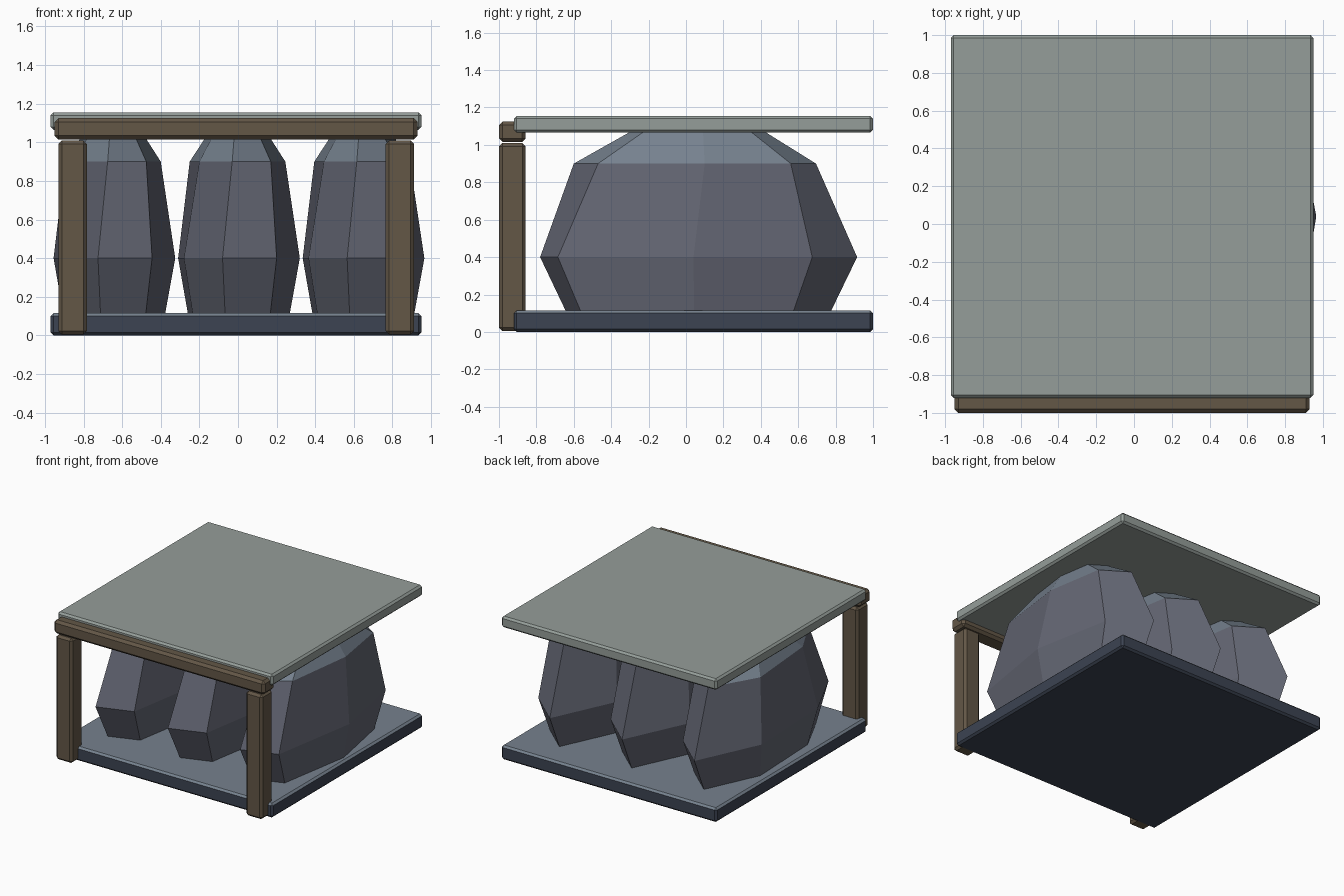
import bpy, bmesh

if "Cube" in bpy.data.objects:
    bpy.data.objects.remove(bpy.data.objects["Cube"])


def material(name, rgb):
    m = bpy.data.materials.new(name)
    m.diffuse_color = (*rgb, 1)
    m.use_nodes = True
    m.node_tree.nodes["Principled BSDF"].inputs["Base Color"].default_value = m.diffuse_color
    return m


ROOF = material("pale_stone", (0.30, 0.34, 0.32))
WOOD = material("wood", (0.125, 0.095, 0.062))
DARK = material("dark_slate", (0.045, 0.057, 0.085))
LIGHT = material("light_slate", (0.18, 0.22, 0.27))
ROCK = material("rock", (0.125, 0.132, 0.17))


def finish(bm, name, mats, top_normal=0.3):
    """Make the object; upward faces take the second material, if any."""
    bmesh.ops.recalc_face_normals(bm, faces=bm.faces)
    bm.normal_update()
    if len(mats) > 1:
        for f in bm.faces:
            f.material_index = int(f.normal.z > top_normal)
    me = bpy.data.meshes.new(name)
    bm.to_mesh(me)
    bm.free()
    for m in mats:
        me.materials.append(m)
    ob = bpy.data.objects.new(name, me)
    bpy.context.collection.objects.link(ob)
    return ob


def box(name, lo, hi, bevel, *mats):
    bm = bmesh.new()
    bmesh.ops.create_cube(bm, size=1)
    for v in bm.verts:
        v.co = [(a + b) / 2 + c * (b - a) for a, b, c in zip(lo, hi, v.co)]
    bmesh.ops.bevel(bm, geom=bm.edges[:], offset=bevel, segments=1,
                    affect='EDGES', profile=0.5)
    return finish(bm, name, mats)


def rock(name, x):
    # seven-sided rings: the widest one and the shoulder
    mid = [(0.32, 0.04), (0.20, 0.675), (-0.07, 0.915), (-0.31, 0.40),
           (-0.28, -0.36), (-0.08, -0.78), (0.20, -0.685)]
    shoulder = [(0.245, 0.10), (0.17, 0.56), (-0.04, 0.695), (-0.25, 0.33),
                (-0.20, -0.28), (-0.03, -0.60), (0.17, -0.47)]

    def shrink(ring, k, cy):
        return [(px * k, cy + (py - cy) * k) for px, py in ring]

    levels = [(0.10, shrink(mid, 0.83, 0.06)), (0.40, mid),
              (0.90, shoulder), (1.08, shrink(shoulder, 0.53, 0.08))]
    bm = bmesh.new()
    rings = [[bm.verts.new((x + px, py, z)) for px, py in ring]
             for z, ring in levels]
    for a, b in zip(rings, rings[1:]):
        for i in range(7):
            j = (i + 1) % 7
            bm.faces.new((a[i], a[j], b[j], b[i]))
    bm.faces.new(rings[0][::-1])
    bm.faces.new(rings[-1])
    return finish(bm, name, (ROCK, LIGHT), 0.45)


# Floor and roof slabs
box("floor_slab", (-0.97, -0.92, 0), (0.95, 1.0, 0.115), 0.015, DARK, LIGHT)
box("roof_slab", (-0.97, -0.92, 1.065), (0.95, 1.0, 1.155), 0.015, ROOF)

# Timber front frame
for side, x in (("left", -0.93), ("right", 0.765)):
    box(side + "_post", (x, -1, 0.005), (x + 0.147, -0.857, 1.01), 0.018, WOOD)
box("lintel", (-0.95, -1, 1.015), (0.93, -0.857, 1.125), 0.02, WOOD)

# Three boulders between the slabs
for side, x in (("left", -0.645), ("middle", 0.0), ("right", 0.645)):
    rock(side + "_boulder", x)
